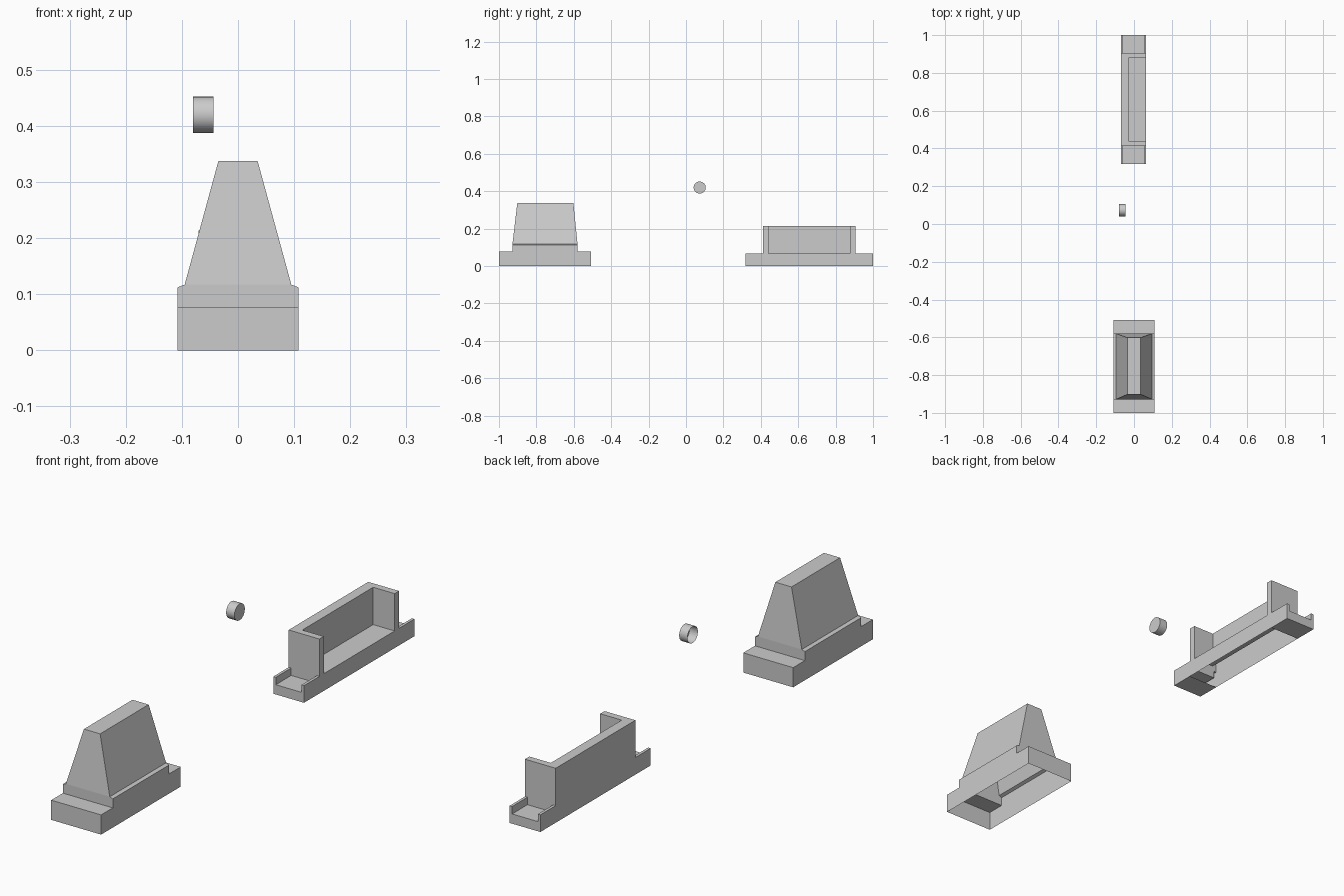
import bpy, bmesh
from math import pi
from mathutils import Matrix

if "Cube" in bpy.data.objects:
    bpy.data.objects.remove(bpy.data.objects["Cube"])


def finish(name, bm):
    mesh = bpy.data.meshes.new(name)
    bm.to_mesh(mesh)
    bm.free()
    obj = bpy.data.objects.new(name, mesh)
    bpy.context.collection.objects.link(obj)
    return obj


# Tapered cover: open-bottomed shell lofted through rectangular rings
def loft(name, rings):
    bm = bmesh.new()
    loops = [[bm.verts.new(p) for p in ((-x, y0, z), (x, y0, z), (x, y1, z), (-x, y1, z))]
             for x, y0, y1, z in rings]
    for lo, hi in zip(loops, loops[1:]):
        for i in range(4):
            j = (i + 1) % 4
            bm.faces.new((lo[i], lo[j], hi[j], hi[i]))
    bm.faces.new(loops[-1])
    flat = [f for f in bm.faces if f.calc_area() < 1e-7]
    bmesh.ops.delete(bm, geom=flat, context='FACES_ONLY')
    return finish(name, bm)


loft("tapered_cover", [
    (0.108, -1.0, -0.508, 0.0),
    (0.108, -1.0, -0.508, 0.077),
    (0.108, -0.928, -0.58, 0.077),
    (0.108, -0.928, -0.58, 0.112),
    (0.095, -0.928, -0.58, 0.117),
    (0.035, -0.902, -0.602, 0.337),
])


# Axis-aligned rectangle; the range of zero size gives its plane
def panel(bm, xs, ys, zs, sign):
    (a, b), (c, d), (e, f) = xs, ys, zs
    if a == b:
        pts = [(a, c, e), (a, d, e), (a, d, f), (a, c, f)]
    elif c == d:
        pts = [(a, c, e), (a, c, f), (b, c, f), (b, c, e)]
    else:
        pts = [(a, c, e), (b, c, e), (b, d, e), (a, d, e)]
    if sign < 0:
        pts.reverse()
    bm.faces.new([bm.verts.new(p) for p in pts])


# Open housing: one half, mirrored lengthwise
xl, xr, xi = -0.07, 0.063, -0.03        # outer sides, cavity back
ra, rb = -0.059, 0.052                  # inner faces of tray rims
ye, yh, yi = -0.341, -0.246, -0.219     # tray end, housing end, cavity end
zt, zb, zh = 0.038, 0.067, 0.213        # tray floor, base top, housing top
bm = bmesh.new()
for xs, ys, zs, s in [
    # outer sides
    ((xl, xl), (ye, 0), (0, zb), -1),
    ((xl, xl), (yh, 0), (zb, zh), -1),
    ((xr, xr), (ye, 0), (0, zb), 1),
    ((xr, xr), (yh, yi), (zb, zh), 1),
    # housing top
    ((xl, xr), (yh, yi), (zh, zh), 1),
    ((xl, xi), (yi, 0), (zh, zh), 1),
    # cavity
    ((xi, xi), (yi, 0), (zb, zh), 1),
    ((xi, xr), (yi, yi), (zb, zh), 1),
    ((xi, xr), (yi, 0), (zb, zb), 1),
    # housing end
    ((xl, xr), (yh, yh), (zb, zh), -1),
    ((ra, rb), (yh, yh), (zt, zb), -1),
    # tray floor, rims, end and underside
    ((ra, rb), (ye, yh), (zt, zt), 1),
    ((ra, ra), (ye, yh), (zt, zb), 1),
    ((rb, rb), (ye, yh), (zt, zb), -1),
    ((xl, ra), (ye, yh), (zb, zb), 1),
    ((rb, xr), (ye, yh), (zb, zb), 1),
    ((xl, xr), (ye, ye), (0, zt), -1),
    ((xl, ra), (ye, ye), (zt, zb), -1),
    ((rb, xr), (ye, ye), (zt, zb), -1),
    ((xl, xr), (ye, yh), (0, 0), -1),
]:
    panel(bm, xs, ys, zs, s)
bmesh.ops.remove_doubles(bm, verts=bm.verts, dist=1e-5)
housing = finish("open_housing", bm)
housing.location.y = 0.659
mirror = housing.modifiers.new("mirror", 'MIRROR')
mirror.use_axis = (False, True, False)

# Small round cap, open towards -x
bm = bmesh.new()
bmesh.ops.create_cone(bm, cap_ends=True, segments=16, radius1=0.0325, radius2=0.0325,
                      depth=0.036, matrix=Matrix.Rotation(pi / 2, 4, 'Y'))
open_end = [f for f in bm.faces if f.normal.x < -0.9]
bmesh.ops.delete(bm, geom=open_end, context='FACES_ONLY')
cap = finish("round_cap", bm)
cap.location = (-0.062, 0.073, 0.42)
bpy.context.view_layer.objects.active = cap
cap.select_set(True)
bpy.ops.object.shade_smooth_by_angle()
